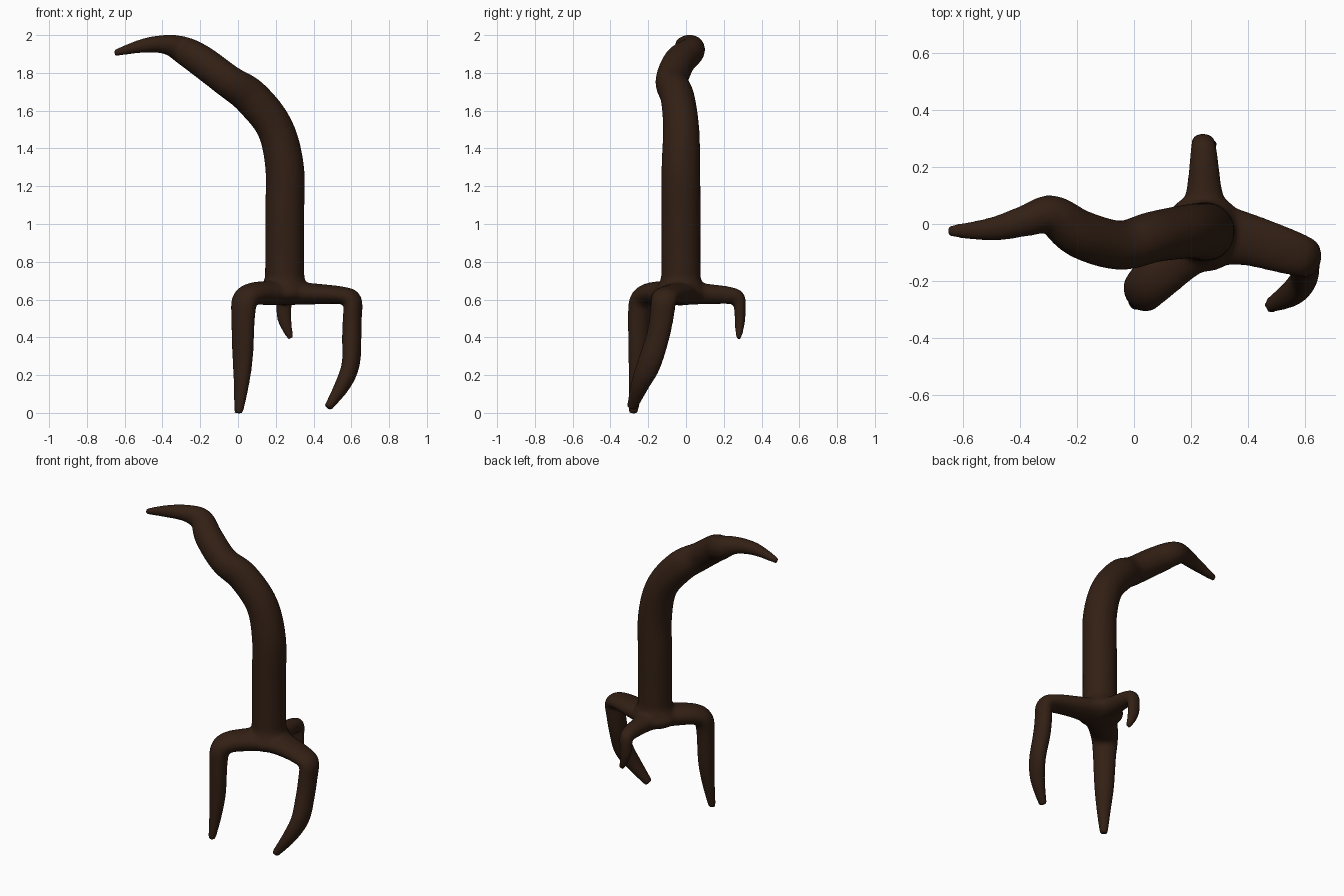
import bpy, bmesh
from math import sin, cos, tau
from mathutils import Vector, Matrix

if "Cube" in bpy.data.objects:
    bpy.data.objects.remove(bpy.data.objects["Cube"])

SIDES, STEPS = 24, 5


def spline(a, b, c, d, t):
    """Catmull-Rom through b and c for tuples of any length."""
    return [0.5 * (2*q + (r-p)*t + (2*p - 5*q + 4*r - s)*t*t + (3*q - p - 3*r + s)*t**3)
            for p, q, r, s in zip(a, b, c, d)]


def limb(bm, points, side):
    """Elliptical tube; each point is x, y, z, half width along side, half height."""
    p = [points[0]] + points + [points[-1]]
    path = [spline(*p[i:i+4], k / STEPS) for i in range(len(points) - 1) for k in range(STEPS)]
    path.append(list(points[-1]))
    pos = [Vector(q[:3]) for q in path]
    rings = []
    for i, q in enumerate(path):
        tan = (pos[min(i+1, len(pos)-1)] - pos[max(i-1, 0)]).normalized()
        s = Vector(side)
        s = (s - tan * s.dot(tan)).normalized()
        u = tan.cross(s)
        rings.append([bm.verts.new(pos[i] + s*q[3]*cos(tau*k/SIDES) + u*q[4]*sin(tau*k/SIDES))
                      for k in range(SIDES)])
    for a, b in zip(rings, rings[1:]):
        for k in range(SIDES):
            n = (k + 1) % SIDES
            bm.faces.new((a[k], a[n], b[n], b[k]))
    bm.faces.new(rings[0][::-1])
    bm.faces.new(rings[-1])


bm = bmesh.new()

# Trunk: flared base, straight shaft, then a winding tapered hook to the left
limb(bm, [(.247, -.027, .61, .13, .13), (.247, -.027, .67, .125, .125),
          (.247, -.027, .71, .107, .107), (.247, -.027, .78, .104, .104),
          (.247, -.027, 1.05, .104, .104), (.247, -.027, 1.30, .103, .103),
          (.195, -.026, 1.51, .096, .098), (.07, -.045, 1.67, .09, .098),
          (-.05, -.075, 1.755, .087, .088), (-.19, -.035, 1.86, .085, .085),
          (-.29, .032, 1.92, .07, .074), (-.38, .012, 1.95, .056, .052),
          (-.5, -.018, 1.944, .042, .038), (-.655, -.025, 1.905, .02, .018)], (0, 1, 0))

# Front left leg
limb(bm, [(.25, -.03, .635, .12, .065), (.16, -.11, .635, .095, .064),
          (.075, -.19, .628, .086, .06), (.035, -.232, .59, .078, .06),
          (.027, -.245, .5, .07, .055), (.025, -.25, .3, .06, .05),
          (.018, -.263, .15, .044, .038), (.003, -.28, -.003, .025, .022)], (1, -1, 0))

# Right leg, its foot bending inwards and forwards
limb(bm, [(.25, -.03, .635, .12, .065), (.4, -.055, .63, .093, .056),
          (.55, -.1, .622, .08, .047), (.606, -.118, .595, .07, .048),
          (.605, -.13, .5, .065, .05), (.602, -.15, .4, .063, .051),
          (.597, -.195, .26, .064, .047), (.555, -.243, .15, .05, .042),
          (.475, -.288, .025, .028, .022)], (.25, 1, 0))

# Short back leg
limb(bm, [(.247, -.03, .635, .12, .065), (.247, .1, .63, .068, .055),
          (.246, .23, .622, .05, .046), (.244, .279, .605, .044, .036),
          (.243, .286, .52, .04, .03), (.255, .284, .46, .032, .025),
          (.28, .278, .393, .016, .016)], (1, 0, 0))

# Hub where the limbs meet
bmesh.ops.create_uvsphere(bm, u_segments=32, v_segments=16, radius=1,
                          matrix=Matrix.Translation((.245, -.03, .635)) @ Matrix.Diagonal((.145, .14, .066, 1)))
bmesh.ops.recalc_face_normals(bm, faces=bm.faces)

mesh = bpy.data.meshes.new("clawed_branch")
bm.to_mesh(mesh)
bm.free()
branch = bpy.data.objects.new("clawed_branch", mesh)
bpy.context.collection.objects.link(branch)

# Dark bark colour
bark = bpy.data.materials.new("dark_bark")
bark.diffuse_color = (.032, .014, .007, 1)
bark.use_nodes = True
bark.node_tree.nodes["Principled BSDF"].inputs["Base Color"].default_value = bark.diffuse_color
mesh.materials.append(bark)

# Fuse the limbs into one soft skin
remesh = branch.modifiers.new("fuse", 'REMESH')
remesh.mode = 'VOXEL'
remesh.voxel_size = .01
remesh.use_smooth_shade = True
smooth = branch.modifiers.new("soften", 'SMOOTH')
smooth.factor = .5
smooth.iterations = 10
